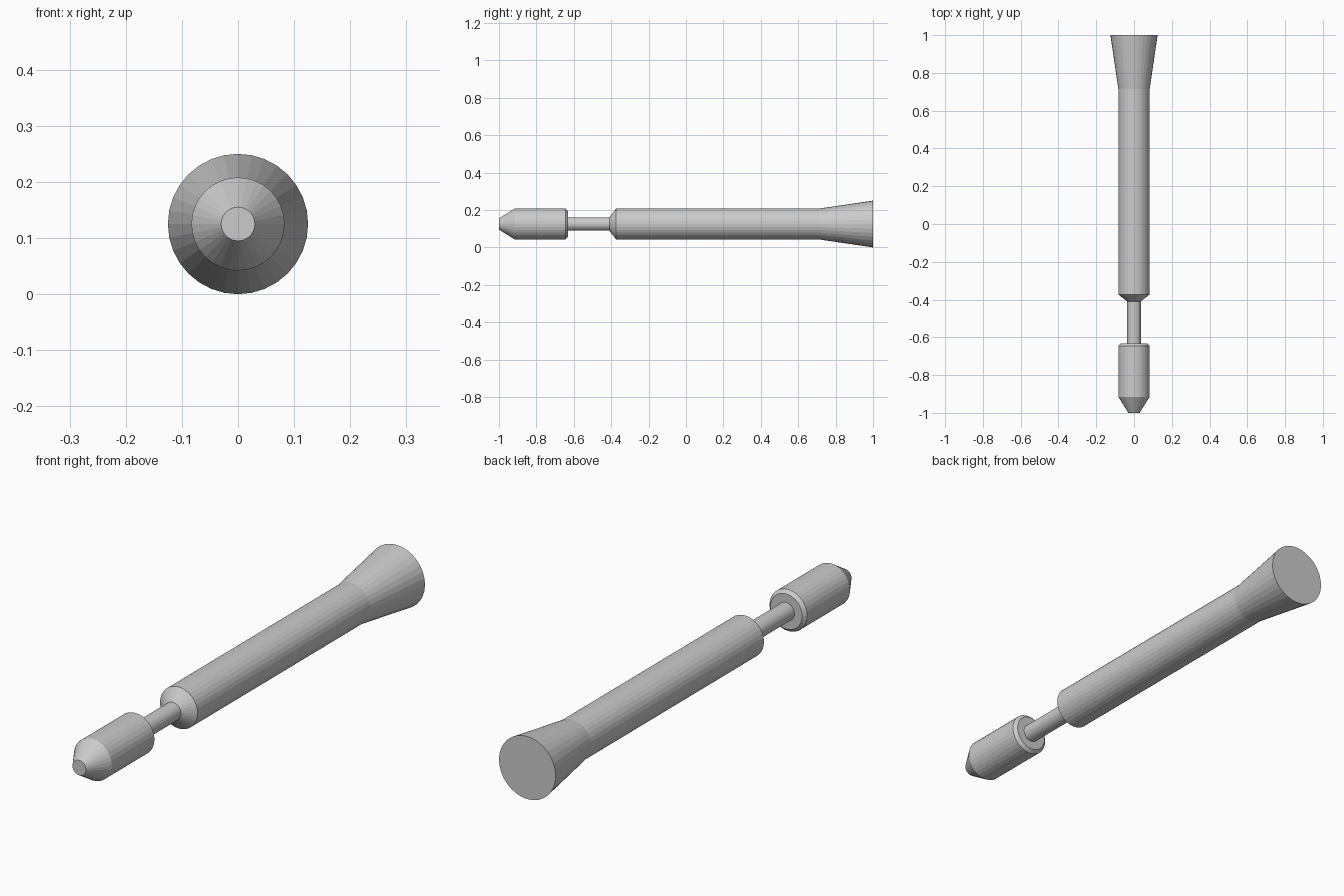
import bpy, bmesh, math

if "Cube" in bpy.data.objects:
    bpy.data.objects.remove(bpy.data.objects["Cube"])

SIDES = 32
AXIS_Z = 0.125


def lathe(name, profile):
    """Revolve (y, radius) stations about the long axis and cap both ends."""
    bm = bmesh.new()
    rings = []
    for y, r in profile:
        rings.append([bm.verts.new((r * math.cos(2 * math.pi * i / SIDES), y,
                                    AXIS_Z + r * math.sin(2 * math.pi * i / SIDES)))
                      for i in range(SIDES)])
    for a, b in zip(rings, rings[1:]):
        for i in range(SIDES):
            j = (i + 1) % SIDES
            bm.faces.new((a[i], a[j], b[j], b[i]))
    bm.faces.new(rings[0])
    bm.faces.new(rings[-1])
    bmesh.ops.recalc_face_normals(bm, faces=bm.faces)
    mesh = bpy.data.meshes.new(name)
    bm.to_mesh(mesh)
    bm.free()
    obj = bpy.data.objects.new(name, mesh)
    bpy.context.collection.objects.link(obj)
    return obj


# One continuous pin: chamfered tip, narrow neck, long shank, flared head
lathe("pin", [
    (-1.0, 0.03), (-0.915, 0.083),      # tapered tip
    (-0.645, 0.083), (-0.632, 0.07),    # front barrel and its rear chamfer
    (-0.632, 0.036), (-0.41, 0.036),    # thin neck
    (-0.373, 0.083), (0.715, 0.083),    # shank
    (1.0, 0.125),                       # flared head
])
